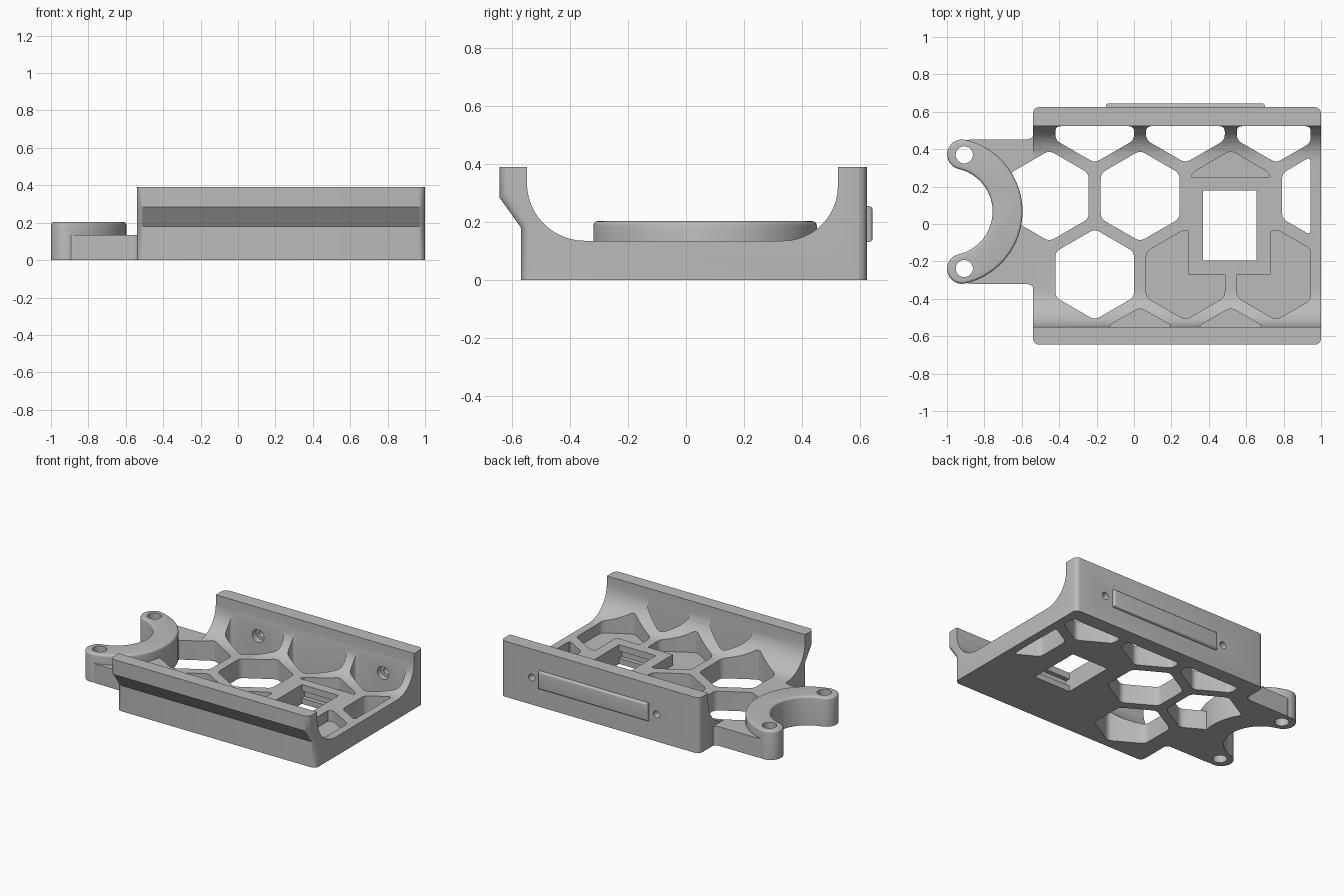
import bpy, bmesh, math
from mathutils import Vector

cube = bpy.data.objects.get("Cube")
if cube:
    bpy.data.objects.remove(cube, do_unlink=True)

grey = bpy.data.materials.new("plain_grey")
grey.use_nodes = True
colour = (0.5, 0.5, 0.5, 1)
grey.diffuse_color = colour
grey.node_tree.nodes["Principled BSDF"].inputs["Base Color"].default_value = colour

FLOOR, TOP = 0.135, 0.39
LEFT, RIGHT = -0.54, 1.0
MAPS = {"Z": lambda u, v, w: (u, v, w),
        "X": lambda u, v, w: (w, u, v),
        "Y": lambda u, v, w: (u, w, v)}


def prism(name, pts, w0, w1, axis="Z", bevel=None, offset=0.02):
    """Extrude an outline along an axis, optionally bevelling chosen edges."""
    bm = bmesh.new()
    place = MAPS[axis]
    face = bm.faces.new([bm.verts.new(place(u, v, w0)) for u, v in pts])
    ext = bmesh.ops.extrude_face_region(bm, geom=[face])
    shift = Vector(place(0, 0, w1 - w0))
    bmesh.ops.translate(bm, vec=shift, verts=[v for v in ext["geom"] if isinstance(v, bmesh.types.BMVert)])
    bmesh.ops.recalc_face_normals(bm, faces=bm.faces)
    if bevel:
        bmesh.ops.bevel(bm, geom=[e for e in bm.edges if bevel(*e.verts)], offset=offset,
                        segments=4, profile=0.5, affect="EDGES")
    mesh = bpy.data.meshes.new(name)
    bm.to_mesh(mesh)
    bm.free()
    mesh.materials.append(grey)
    obj = bpy.data.objects.new(name, mesh)
    bpy.context.collection.objects.link(obj)
    return obj


def combine(target, tool, operation="DIFFERENCE"):
    mod = target.modifiers.new("join", "BOOLEAN")
    mod.operation, mod.solver, mod.object = operation, "EXACT", tool
    bpy.context.view_layer.objects.active = target
    bpy.ops.object.modifier_apply(modifier=mod.name)
    bpy.data.objects.remove(tool, do_unlink=True)


def arc(cx, cy, r, a0, a1, n):
    angles = [math.radians(a0 + (a1 - a0) * i / n) for i in range(n + 1)]
    return [(cx + r * math.cos(a), cy + r * math.sin(a)) for a in angles]


def circle(cx, cy, r, n=32):
    return arc(cx, cy, r, 0, 360, n)[:-1]


def rect(x0, x1, y0, y1):
    return [(x0, y0), (x1, y0), (x1, y1), (x0, y1)]


def clip(pts, axis, limit, sign):
    """Keep the part of an outline where sign * coordinate <= sign * limit."""
    out = []
    for a, b in zip(pts, pts[1:] + pts[:1]):
        da, db = sign * (a[axis] - limit), sign * (b[axis] - limit)
        if da <= 0:
            out.append(a)
        if da * db < 0:
            out.append(tuple(Vector(a).lerp(Vector(b), da / (da - db))))
    return out


def rounded(pts, r, n=5):
    out = []
    for i, p in enumerate(pts):
        p = Vector(p)
        before, after = Vector(pts[i - 1]) - p, Vector(pts[(i + 1) % len(pts)]) - p
        s = p + before.normalized() * min(r, before.length * 0.45)
        e = p + after.normalized() * min(r, after.length * 0.45)
        for k in range(n + 1):
            t = k / n
            out.append(tuple(s * (1 - t) ** 2 + p * 2 * t * (1 - t) + e * t * t))
    return out


def hexagon(column, row):
    """Outline of one honeycomb cell, trimmed to the inside of the tray."""
    cx = -0.21 + 0.485 * column + (0.2425 if row % 2 else 0)
    cy = -0.27 + 0.42 * row
    pts = arc(cx, cy, 0.243, 30, 330, 5)
    pts = clip(pts, 0, 0.945, 1)
    pts = clip(pts, 1, 0.523, 1)
    pts = clip(pts, 1, -0.55, -1)
    return rounded(pts, 0.03)


# Tray: channel section with curved inner corners
section = [(-0.57, 0), (0.625, 0), (0.625, TOP), (0.525, TOP)]
section += arc(0.335, 0.325, 0.19, 0, -90, 12)
section += arc(-0.35, 0.335, 0.2, -90, -180, 12)
section += [(-0.55, TOP), (-0.645, TOP), (-0.645, 0.285), (-0.57, 0.18)]


def end_corner(a, b):
    same_end = abs(a.co.x - b.co.x) < 0.001 and abs(a.co.z - b.co.z) > 0.01
    return same_end and all(v.co.y < -0.56 or v.co.y > 0.62 for v in (a, b))


tray = prism("cradle_tray", section, LEFT, RIGHT, "X", end_corner, 0.033)

# Arm plate with rounded inside corners
ARM_X, ARM_Y, MID, HALF, SWEEP = -0.99, 0.066, 0.314, 0.08, 77
tip_x = ARM_X + MID * math.cos(math.radians(SWEEP))
rise = MID * math.sin(math.radians(SWEEP))
side = rise + HALF
upper = [(tip_x, side), (-0.537, side), (-0.537, side + 0.07), (-0.5, side + 0.07)]
outline = [(x, ARM_Y + y) for x, y in upper] + [(x, ARM_Y - y) for x, y in reversed(upper)]
combine(tray, prism("arm_plate", rounded(outline, 0.05), 0, FLOOR), "UNION")
combine(tray, prism("arm_gap", circle(ARM_X, ARM_Y, MID - HALF + 0.01, 64), -0.1, 0.3))

# Honeycomb openings through the floor
for column, row in [(0, 0), (-1, 1), (0, 1), (2, 1), (0, 2), (1, 2), (2, 2)]:
    combine(tray, prism("cell", hexagon(column, row), -0.1, 0.335))

# Blind honeycomb pockets, interrupted by the frame round the window
for column, row in [(1, 0), (2, 0), (1, 1), (0, -1), (1, -1)]:
    pocket = prism("pocket", hexagon(column, row), 0.06, 0.335)
    combine(pocket, prism("frame", rect(0.29, 0.73, -0.27, 0.25), 0, 0.5))
    combine(tray, pocket)

# Window with a snap groove
combine(tray, prism("window", rect(0.37, 0.655, -0.195, 0.18), -0.1, 0.3))
combine(tray, prism("groove", rect(0.37, 0.655, -0.225, 0.21), 0.04, 0.09))

# Curved clamp arm with round ends
ring = arc(ARM_X, ARM_Y, MID + HALF, -SWEEP, SWEEP, 40)
ring += arc(tip_x, ARM_Y + rise, HALF, SWEEP, SWEEP + 180, 14)[1:-1]
ring += arc(ARM_X, ARM_Y, MID - HALF, SWEEP, -SWEEP, 40)
ring += arc(tip_x, ARM_Y - rise, HALF, 180 - SWEEP, 360 - SWEEP, 14)[1:-1]
clamp = prism("clamp_arm", ring, 0, 0.203, "Z",
              lambda a, b: min(a.co.z, b.co.z) > 0.2, 0.015)
combine(tray, clamp, "UNION")
for s in (-1, 1):
    combine(tray, prism("arm_hole", circle(tip_x + 0.012, ARM_Y + s * (rise - 0.002), 0.046), -0.1, 0.4))

# Screw holes in the back wall, counterbored inside
for x in (-0.21, 0.76):
    combine(tray, prism("screw_hole", circle(x, 0.19, 0.025, 24), 0.45, 0.8, "Y"))
    combine(tray, prism("counterbore", circle(x, 0.19, 0.045, 24), 0.45, 0.565, "Y"))

# Raised bar on the back wall
bar = prism("back_bar", rect(-0.15, 0.7, 0.13, 0.255), 0.6, 0.645, "Y",
            lambda a, b: min(a.co.y, b.co.y) > 0.64, 0.014)

# Smooth the curves, keep the edges crisp
for obj in (tray, bar):
    bpy.ops.object.select_all(action="DESELECT")
    obj.select_set(True)
    bpy.context.view_layer.objects.active = obj
    bpy.ops.object.shade_smooth_by_angle(angle=math.radians(30))
